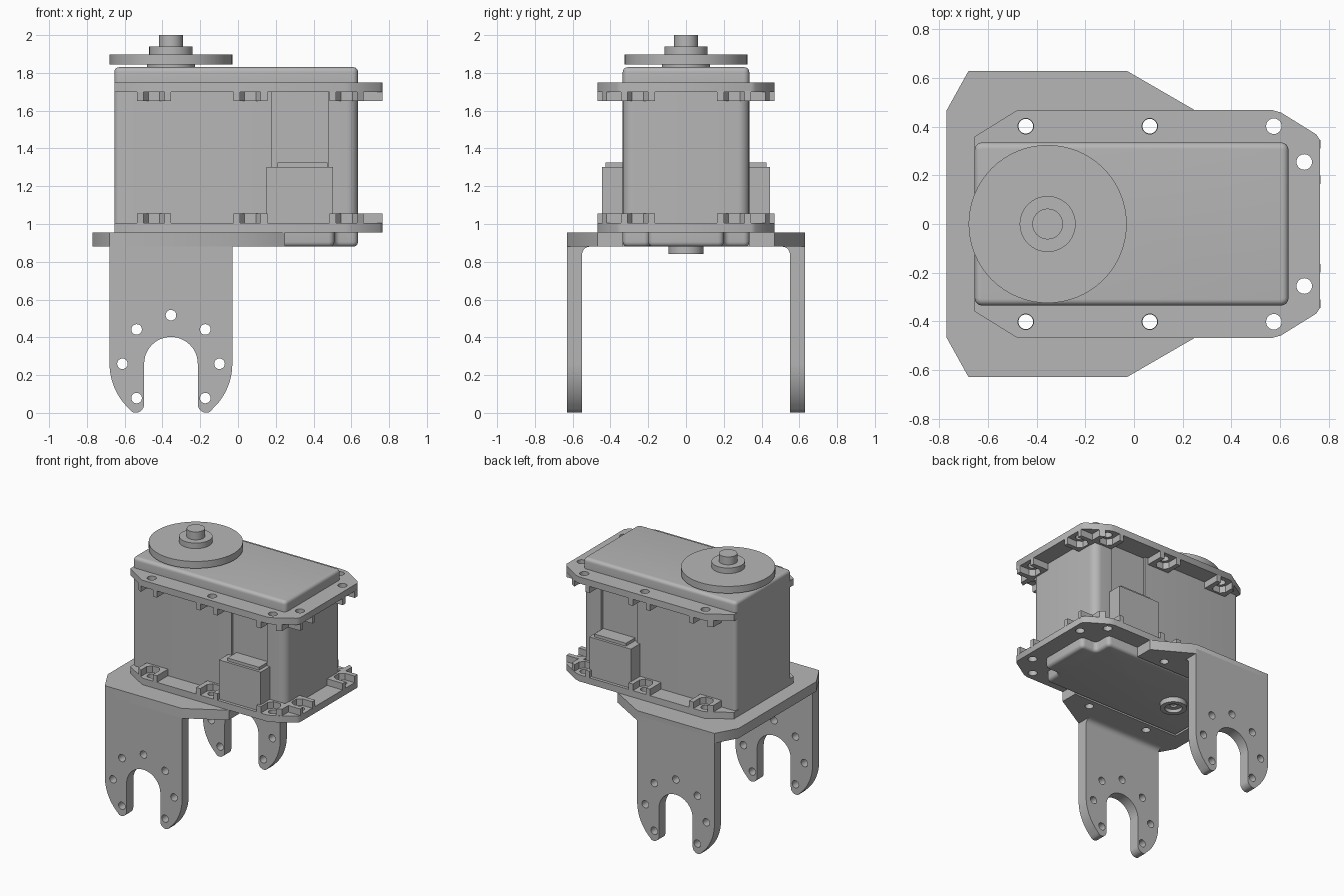
import bpy, bmesh
from math import sin, cos, pi, radians
from mathutils import Matrix

if "Cube" in bpy.data.objects:
    bpy.data.objects.remove(bpy.data.objects["Cube"])

grey = bpy.data.materials.new("satin grey")
grey.use_nodes = True
grey.diffuse_color = (0.47, 0.47, 0.47, 1)
grey.node_tree.nodes["Principled BSDF"].inputs["Base Color"].default_value = grey.diffuse_color

AXIS = -0.355                      # x of the output shaft
BODY = (-0.655, 0.635, 0.335)      # left, right, half depth


def arc(cx, cy, r, a0, a1, n=10):
    return [(cx + r * cos(radians(a0 + (a1 - a0) * i / n)),
             cy + r * sin(radians(a0 + (a1 - a0) * i / n))) for i in range(n + 1)]


def ring(cx, cy, r, n=24):
    return arc(cx, cy, r, 0, 360, n)[:-1]


def mirror(pts):
    """Close an upper half outline (left to right) with its reflection."""
    return pts + [(x, -y) for x, y in reversed(pts)]


def finish(name, mesh):
    mesh.materials.clear()
    mesh.materials.append(grey)
    ob = bpy.data.objects.new(name, mesh)
    bpy.context.collection.objects.link(ob)
    bpy.ops.object.select_all(action="DESELECT")
    ob.select_set(True)
    bpy.context.view_layer.objects.active = ob
    bpy.ops.object.shade_smooth_by_angle(angle=radians(35))
    return ob


def prism(name, pts, z0, z1, round_z=None, radius=0.03):
    """Solid extrusion; edges lying at height round_z get rounded."""
    bm = bmesh.new()
    face = bm.faces.new([bm.verts.new((x, y, z0)) for x, y in pts])
    top = bmesh.ops.extrude_face_region(bm, geom=[face])["geom"]
    for v in top:
        if isinstance(v, bmesh.types.BMVert):
            v.co.z = z1
    bmesh.ops.recalc_face_normals(bm, faces=bm.faces)
    if round_z is not None:
        rim = [e for e in bm.edges if all(abs(v.co.z - round_z) < 1e-4 for v in e.verts)]
        bmesh.ops.bevel(bm, geom=rim, offset=radius, segments=5, profile=0.5, affect="EDGES")
    mesh = bpy.data.meshes.new(name)
    bm.to_mesh(mesh)
    bm.free()
    return finish(name, mesh)


def plate(name, loops, z0, z1):
    """Flat sheet from an outline and hole loops."""
    cu = bpy.data.curves.new(name, "CURVE")
    cu.dimensions, cu.fill_mode, cu.extrude = "2D", "BOTH", (z1 - z0) / 2
    for loop in loops:
        sp = cu.splines.new("POLY")
        sp.points.add(len(loop) - 1)
        for p, (x, y) in zip(sp.points, loop):
            p.co = (x, y, 0, 1)
        sp.use_cyclic_u = True
    tmp = bpy.data.objects.new(name + "_curve", cu)
    bpy.context.collection.objects.link(tmp)
    deps = bpy.context.evaluated_depsgraph_get()
    mesh = bpy.data.meshes.new_from_object(tmp.evaluated_get(deps))
    bpy.data.objects.remove(tmp)
    mesh.transform(Matrix.Translation((0, 0, (z0 + z1) / 2)))
    bm = bmesh.new()
    bm.from_mesh(mesh)
    bmesh.ops.remove_doubles(bm, verts=bm.verts, dist=1e-5)
    bmesh.ops.recalc_face_normals(bm, faces=bm.faces)
    bm.to_mesh(mesh)
    bm.free()
    return finish(name, mesh)


def box(name, x0, x1, y0, y1, z0, z1):
    return prism(name, [(x0, y0), (x1, y0), (x1, y1), (x0, y1)], z0, z1)


# Motor housing: rounded corners and a shallow cable channel on both sides
x0, x1, yb = BODY
housing = mirror(arc(x0 + 0.03, yb - 0.03, 0.03, 180, 90, 5)
                 + [(0.18, yb), (0.18, yb - 0.02), (0.48, yb - 0.02), (0.48, yb)]
                 + arc(x1 - 0.06, yb - 0.06, 0.06, 90, 0, 7))
prism("housing", housing, 0.955, 1.75)

# Top and bottom covers
corner = mirror(arc(x0 + 0.03, yb - 0.03, 0.03, 180, 90, 5)
                + arc(x1 - 0.03, yb - 0.03, 0.03, 90, 0, 5))
prism("top_cover", corner, 1.75, 1.83, 1.83, 0.025)
notched = mirror([(x0, yb)] + arc(0.48, yb - 0.03, 0.03, 90, 0, 4)
                 + arc(0.54, 0.23, 0.03, 180, 270, 4)
                 + arc(x1 - 0.03, 0.17, 0.03, 90, 0, 4))
prism("bottom_cover", notched, 0.88, 0.956, 0.88, 0.025)

# Mounting flanges with bolt holes
half = [(x0, 0.36), (-0.48, 0.468), (0.57, 0.468), (0.605, 0.458), (0.75, 0.368), (0.765, 0.345)]
bolts = [(-0.445, 0.402), (0.065, 0.402), (0.575, 0.402), (0.70, 0.255)]
holes = [ring(x, s * y, 0.032) for x, y in bolts for s in (1, -1)]
for name, z in (("lower_flange", 0.955), ("upper_flange", 1.70)):
    plate(name, [mirror(half)] + holes, z, z + 0.05)

# Nut pockets standing on the inner side of each flange, open outward
pocket = [(-0.09, -0.07), (0.09, -0.07), (0.09, 0.066), (0.055, 0.066), (0.055, -0.015), (0.03, -0.05)]
pocket += [(-0.03, -0.05), (-0.055, -0.015), (-0.055, 0.066), (-0.09, 0.066)]


def edge_limit(x, y):
    """Keep a point inside the chamfered flange edge."""
    return min(y, 0.468 - max(0, x - 0.59) * 0.64, 0.468 - max(0, -0.48 - x) * 0.63)


for level, z in (("lower", 1.0), ("upper", 1.65)):
    for i, (bx, by) in enumerate(bolts):
        for side, s in (("left", 1), ("right", -1)):
            if i < 3:
                pts = [(bx + u, s * edge_limit(bx + u, by + v)) for u, v in pocket]
            else:
                pts = [(bx + v, s * (by + u)) for u, v in pocket]
            prism(f"{level}_nut_pocket_{side}_{i + 1}", pts, z, z + 0.055)

# Cable sockets on the front and back
for side, s in (("front", -1), ("back", 1)):
    box(f"{side}_socket", 0.152, 0.503, s * 0.3, s * 0.445, 1.0, 1.303)
    box(f"{side}_socket_lip", 0.208, 0.475, s * 0.3, s * 0.425, 1.30, 1.325)

# Output horn stack, coaxial with the shaft
for name, r, z0, z1 in (("horn_boss", 0.127, 1.82, 1.845), ("horn_disc", 0.325, 1.845, 1.898),
                        ("horn_hub", 0.115, 1.89, 1.94), ("shaft_tip", 0.063, 1.93, 2.0)):
    prism(name, ring(AXIS, 0, r, 64), z0, z1)

# Idler hub on the underside
plate("idler_hub", [ring(AXIS, 0, 0.093, 40), ring(AXIS, 0, 0.06, 32)], 0.842, 0.885)
plate("idler_screw", [ring(AXIS, 0, 0.058, 32), ring(AXIS, 0, 0.024, 16)], 0.866, 0.885)

# Bracket base: a fork wrapped around the bottom cover
outer = [(-0.77, 0.468), (-0.68, 0.63), (-0.03, 0.63), (0.25, 0.468), (0.25, yb)]
fork = outer + [(x0, yb), (x0, -yb)] + [(x, -y) for x, y in reversed(outer)]
plate("bracket_base", [fork] + [ring(x, s * y, 0.03) for x, y in bolts[:2] for s in (1, -1)],
      0.88, 0.955)

# Bracket legs: half outline about the shaft axis, mirrored, with a ring of holes
CZ = 0.26
side_pts = ([(0.325, 0.92)] + arc(0, CZ, 0.325, 0, -47, 12)
            + arc(0.187, 0.046, 0.045, -65, -180, 8) + arc(0, CZ, 0.142, 0, 90, 12)[:-1])
leg = ([(AXIS + x, z) for x, z in side_pts] + [(AXIS, CZ + 0.142)]
       + [(AXIS - x, z) for x, z in reversed(side_pts)])
leg_holes = [ring(AXIS + 0.257 * cos(k * pi / 4), CZ + 0.257 * sin(k * pi / 4), 0.028, 20)
             for k in range(-1, 6)]
stand = Matrix.Rotation(pi / 2, 4, "X")
for side, y in (("front", -0.55), ("back", 0.63)):
    ob = plate(f"{side}_leg", [leg] + leg_holes, 0, 0.08)
    ob.data.transform(Matrix.Translation((0, y, 0)) @ stand)

# Inner bend fillet between base and legs, swept along x
lay = Matrix(((0, 0, 1, 0), (1, 0, 0, 0), (0, 1, 0, 0), (0, 0, 0, 1)))
for side, s in (("front", -1), ("back", 1)):
    bend = [(s * y, z) for y, z in [(0.555, 0.885)] + arc(0.51, 0.84, 0.04, 90, 0, 6)]
    ob = prism(f"{side}_bend", bend, -0.68, -0.03)
    ob.data.transform(lay)
